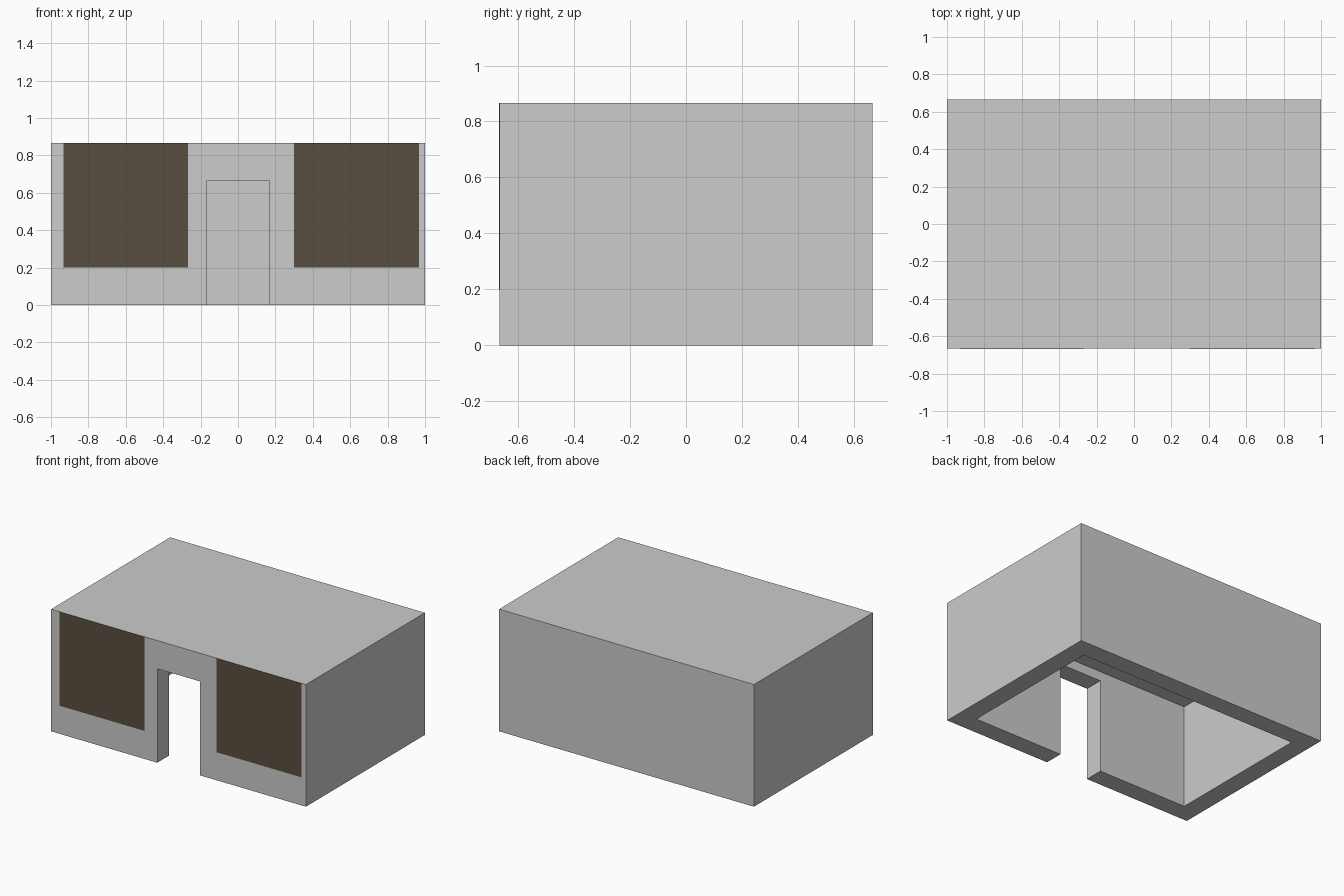
import bpy
import bmesh

# Remove the default cube
cube = bpy.data.objects.get("Cube")
if cube:
    bpy.data.objects.remove(cube, do_unlink=True)


def make_material(name, rgb):
    mat = bpy.data.materials.new(name)
    mat.use_nodes = True
    color = (*rgb, 1.0)
    mat.diffuse_color = color
    mat.node_tree.nodes["Principled BSDF"].inputs["Base Color"].default_value = color
    return mat


def make_object(name, bm, mat):
    mesh = bpy.data.meshes.new(name)
    bm.to_mesh(mesh)
    bm.free()
    mesh.materials.append(mat)
    obj = bpy.data.objects.new(name, mesh)
    bpy.context.collection.objects.link(obj)
    return obj


def box(name, low, high, mat):
    bm = bmesh.new()
    bmesh.ops.create_cube(bm, size=1)
    for v in bm.verts:
        v.co = [a if c < 0 else b for c, a, b in zip(v.co, low, high)]
    return make_object(name, bm, mat)


wall_grey = make_material("wall grey", (0.604, 0.604, 0.604))
window_brown = make_material("window dark brown", (0.098, 0.078, 0.053))

# Main dimensions
U = 1 / 15
half_x, half_y, height = 15 * U, 10 * U, 13 * U
wall = 2 * U
skin = 0.002

# Hollow shell, open underneath
shell = box("building_shell", (-half_x, -half_y, 0), (half_x, half_y, height), wall_grey)

# Cutters for the room and the doorway
room = box("room_cutter", (wall - half_x, wall - half_y, -1),
           (half_x - wall, half_y - wall, height - wall), wall_grey)
door = box("door_cutter", (-2.5 * U, -1, -1), (2.5 * U, 0, 10 * U), wall_grey)
for cutter in (room, door):
    cutter.hide_render = True
    cutter.hide_viewport = True
    cutter.display_type = 'WIRE'
    mod = shell.modifiers.new(cutter.name, 'BOOLEAN')
    mod.operation = 'DIFFERENCE'
    mod.solver = 'EXACT'
    mod.object = cutter

# Bake the cuts and drop the cutters
bpy.context.view_layer.update()
graph = bpy.context.evaluated_depsgraph_get()
cut_mesh = bpy.data.meshes.new_from_object(shell.evaluated_get(graph))
shell.modifiers.clear()
shell.data = cut_mesh
for cutter in (room, door):
    bpy.data.objects.remove(cutter, do_unlink=True)

# Dark window plates on the front wall, flush with the roof edge
for name, left in (("right_window", -14 * U), ("left_window", 4.5 * U)):
    box(name, (left, -half_y - skin, 3 * U), (left + 10 * U, -half_y + skin, height - 0.0005),
        window_brown)
